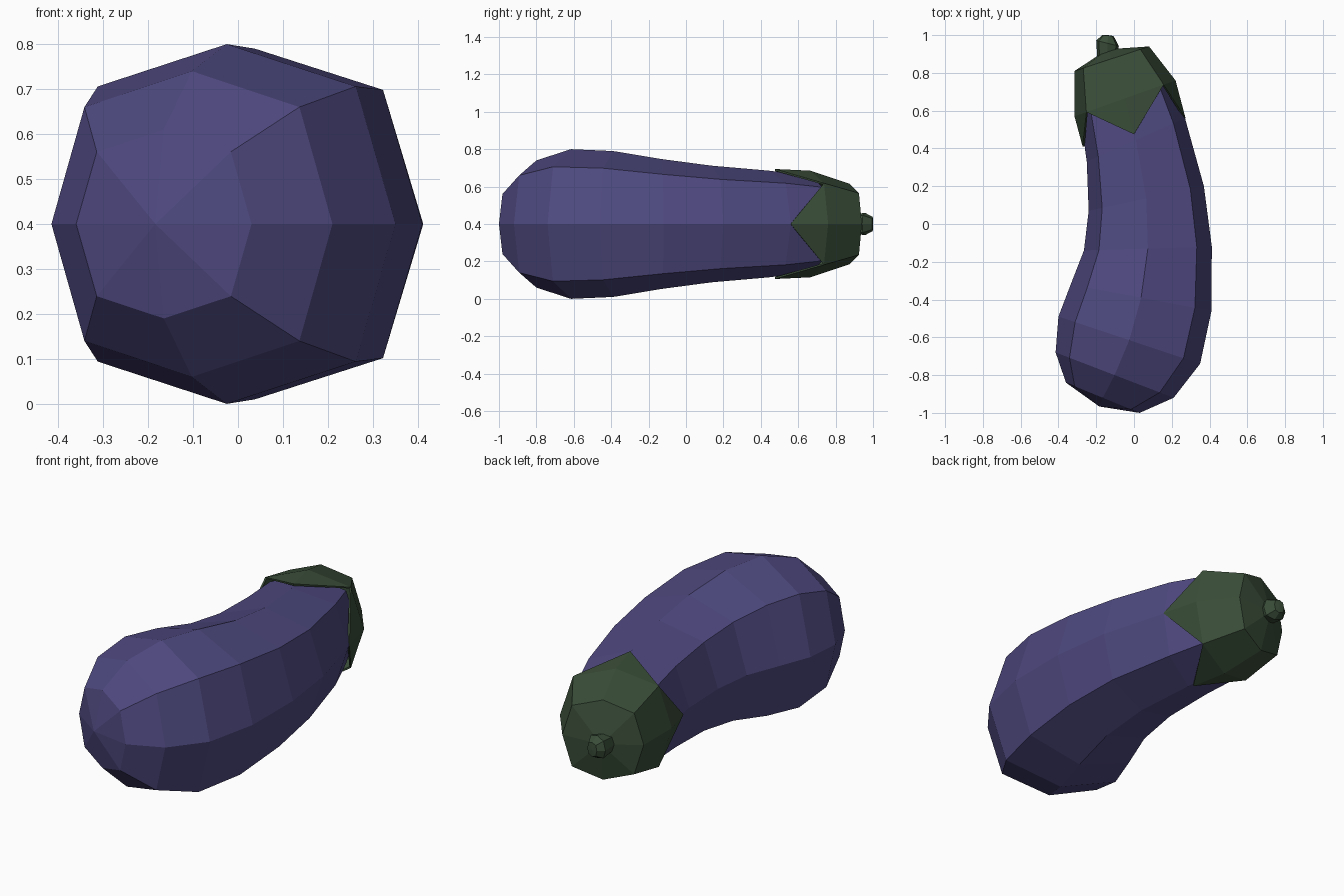
import bpy, bmesh, math
from mathutils import Vector

if "Cube" in bpy.data.objects:
    bpy.data.objects.remove(bpy.data.objects["Cube"])

MID = 0.4      # height of the centre line
DIAG = 0.765   # diagonal corners bulge slightly beyond a regular octagon


def material(name, rgb):
    m = bpy.data.materials.new(name)
    m.diffuse_color = (*rgb, 1)
    m.use_nodes = True
    m.node_tree.nodes["Principled BSDF"].inputs["Base Color"].default_value = m.diffuse_color
    return m


def ring(bm, left, right, rz):
    """Eight-sided section spanning left-right in plan, with half height rz."""
    l, r = Vector(left), Vector(right)
    c, u = (l + r) / 2, (r - l) / 2
    verts = []
    for k in range(8):
        a = k * math.pi / 4
        ca, sa = math.cos(a), math.sin(a)
        if k % 2:
            ca, sa = math.copysign(DIAG, ca), math.copysign(DIAG, sa)
        p = c + u * ca
        verts.append(bm.verts.new((p.x, p.y, MID + rz * sa)))
    return verts


def loft(bm, sections, start=None, end=None):
    """Skin the sections, closing either end with a fan to a pole point."""
    rings = [ring(bm, *s) for s in sections]
    for a, b in zip(rings, rings[1:]):
        for k in range(8):
            j = (k + 1) % 8
            bm.faces.new((a[k], a[j], b[j], b[k]))
    for pole, rg in ((start, rings[0]), (end, rings[-1])):
        if pole:
            p = bm.verts.new((*pole, MID))
            for k in range(8):
                bm.faces.new((rg[k], rg[(k + 1) % 8], p))
    return rings


def finish(bm, name, mat):
    bmesh.ops.recalc_face_normals(bm, faces=bm.faces)
    me = bpy.data.meshes.new(name)
    bm.to_mesh(me)
    bm.free()
    me.materials.append(mat)
    ob = bpy.data.objects.new(name, me)
    bpy.context.collection.objects.link(ob)
    return ob


purple = material("aubergine purple", (0.076, 0.066, 0.212))
green = material("leaf green", (0.042, 0.075, 0.040))

# Fruit body: curved, fat at the front and narrower at the back
bm = bmesh.new()
loft(bm, [((-0.36, -0.84), (0.03, -1.00), 0.21),
          ((-0.415, -0.68), (0.21, -0.92), 0.34),
          ((-0.40, -0.49), (0.35, -0.74), 0.40),
          ((-0.335, -0.32), (0.41, -0.46), 0.39),
          ((-0.265, -0.14), (0.412, -0.12), 0.347),
          ((-0.24, 0.07), (0.37, 0.20), 0.312),
          ((-0.25, 0.33), (0.27, 0.56), 0.285),
          ((-0.285, 0.58), (0.19, 0.75), 0.257)],
     start=(-0.184, -0.966), end=(-0.09, 0.78))
finish(bm, "fruit_body", purple)

# Leafy cap: dome with four pointed flaps
bm = bmesh.new()
rim = loft(bm, [((-0.315, 0.57), (0.22, 0.76), 0.285),
                ((-0.315, 0.81), (0.08, 0.94), 0.215)],
           end=(-0.14, 0.925))[0]
tips = [(0.273, 0.56, MID), (0.0, 0.475, MID + 0.294),
        (-0.272, 0.41, MID), (0.0, 0.475, MID - 0.294)]
for i, co in enumerate(tips):
    k = 2 * i
    t = bm.verts.new(co)
    bm.faces.new((rim[k - 1], rim[k], t))
    bm.faces.new((rim[k], rim[k + 1], t))
cap = finish(bm, "leafy_cap", green)
solid = cap.modifiers.new("thickness", 'SOLIDIFY')
solid.thickness = 0.01
solid.offset = -1

# Short stem
bm = bmesh.new()
loft(bm, [((-0.195, 0.89), (-0.09, 0.90), 0.05),
          ((-0.20, 0.972), (-0.08, 0.942), 0.06),
          ((-0.168, 1.0), (-0.108, 0.995), 0.038)],
     start=(-0.14, 0.89), end=(-0.138, 1.0))
finish(bm, "stem", green)
